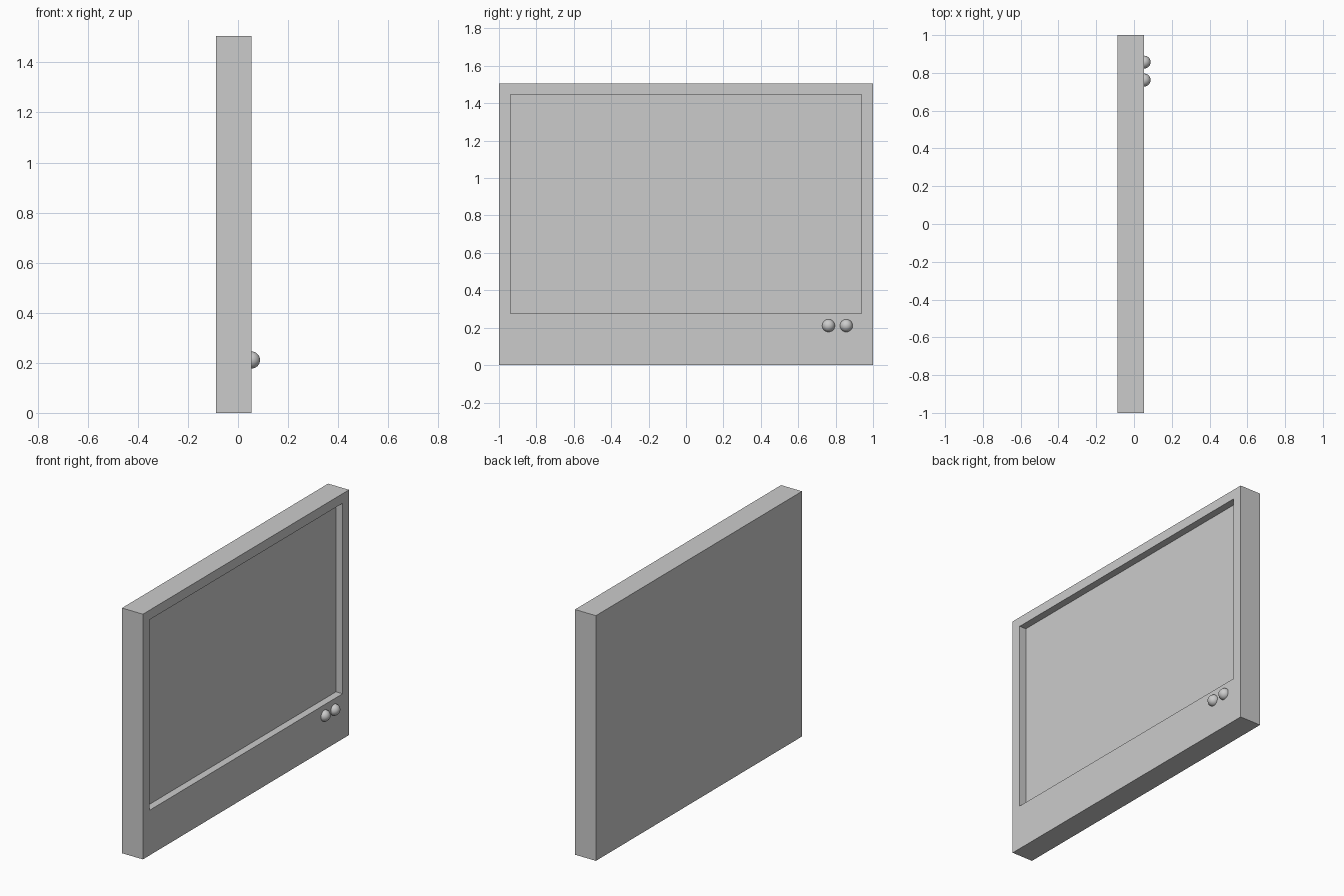
import bpy
import bmesh
from mathutils import Matrix, Vector

cube = bpy.data.objects.get("Cube")
if cube:
    bpy.data.objects.remove(cube, do_unlink=True)

BACK, FRONT, RECESS = -0.088, 0.054, 0.045
HEIGHT, HALF_WIDTH = 1.506, 1.0
SCREEN_HALF, SCREEN_LOW, SCREEN_HIGH = 0.938, 0.277, 1.447
KNOB_RADIUS, KNOB_Z = 0.034, 0.211

grey = bpy.data.materials.new("light grey")
grey.use_nodes = True
colour = (0.6, 0.6, 0.6, 1)
grey.diffuse_color = colour
grey.node_tree.nodes["Principled BSDF"].inputs["Base Color"].default_value = colour


def finish(name, bm):
    bmesh.ops.recalc_face_normals(bm, faces=bm.faces)
    mesh = bpy.data.meshes.new(name)
    bm.to_mesh(mesh)
    bm.free()
    mesh.materials.append(grey)
    obj = bpy.data.objects.new(name, mesh)
    bpy.context.collection.objects.link(obj)


# Cabinet: a slab whose front is inset, fitted to the screen and pushed in
bm = bmesh.new()
size = Vector((FRONT - BACK, 2 * HALF_WIDTH, HEIGHT))
centre = Vector(((FRONT + BACK) / 2, 0, HEIGHT / 2))
bmesh.ops.create_cube(bm, size=1)
bmesh.ops.scale(bm, verts=bm.verts, vec=size)
bmesh.ops.translate(bm, verts=bm.verts, vec=centre)
bm.normal_update()
panel = max(bm.faces, key=lambda f: f.normal.x)
bmesh.ops.inset_region(bm, faces=[panel], thickness=0.06)
for v in panel.verts:
    v.co.y = SCREEN_HALF if v.co.y > 0 else -SCREEN_HALF
    v.co.z = SCREEN_HIGH if v.co.z > HEIGHT / 2 else SCREEN_LOW
screen = bmesh.ops.extrude_discrete_faces(bm, faces=[panel])["faces"][0]
bmesh.ops.translate(bm, verts=screen.verts[:], vec=(-RECESS, 0, 0))
finish("screen_cabinet", bm)

# Two round knobs, half sunk into the lower corner of the cabinet
for name, y in (("inner_knob", 0.762), ("outer_knob", 0.857)):
    bm = bmesh.new()
    bmesh.ops.create_uvsphere(bm, u_segments=32, v_segments=16, radius=KNOB_RADIUS,
                              matrix=Matrix.Translation((FRONT, y, KNOB_Z)))
    for face in bm.faces:
        face.smooth = True
    finish(name, bm)
